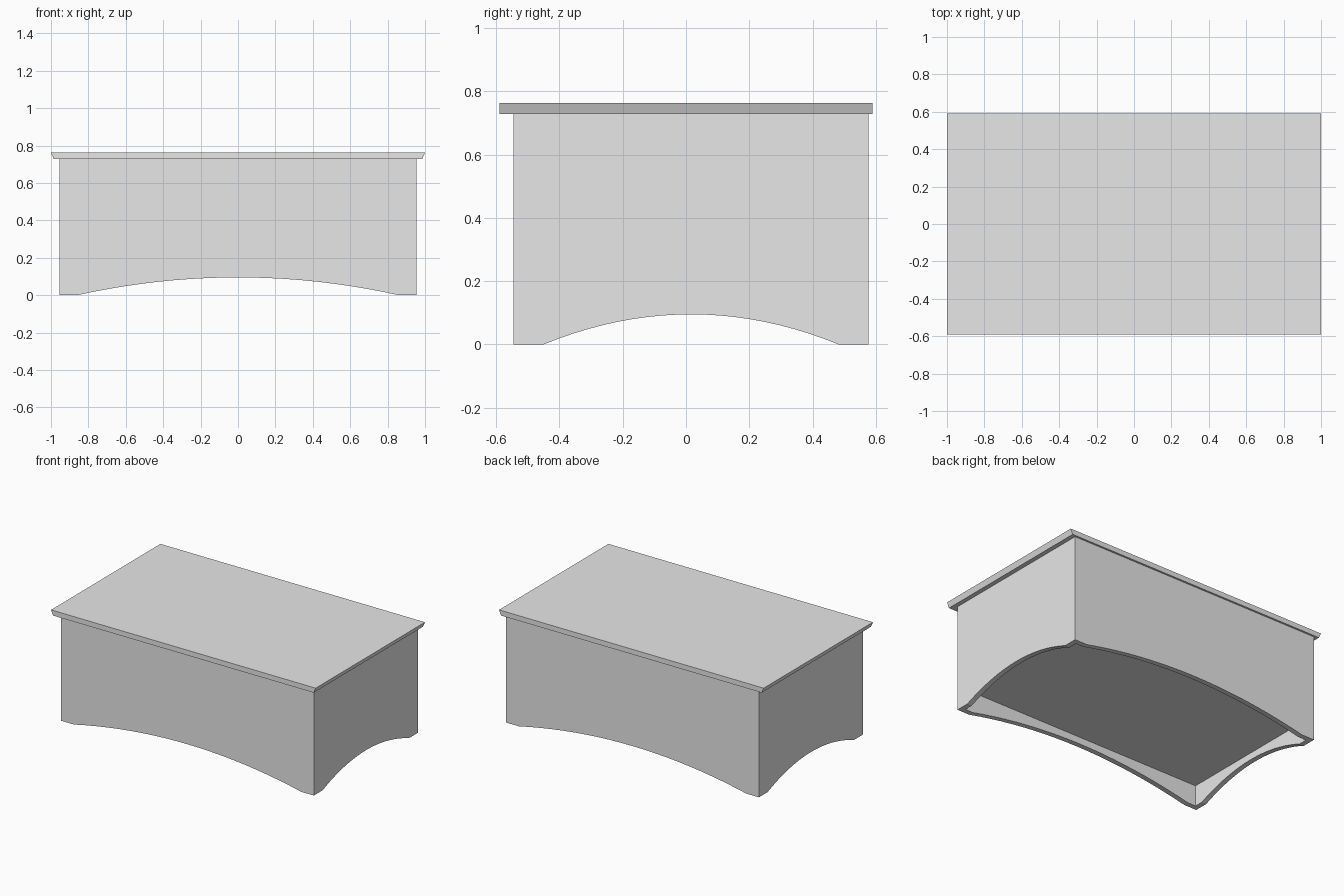
import bpy, bmesh

cube = bpy.data.objects.get("Cube")
if cube:
    bpy.data.objects.remove(cube, do_unlink=True)

HALF_X, HALF_Y, OFFSET_Y = 0.955, 0.561, 0.016   # body
WALL, BODY_TOP, PANEL_Z = 0.035, 0.74, 0.142
FOOT, ARCH, STEPS = 0.095, 0.095, 20
LID_BOTTOM, LID_TOP = 0.728, 0.763

grey = bpy.data.materials.new("plain grey")
grey.use_nodes = True
grey.diffuse_color = (0.8, 0.8, 0.8, 1)
grey.node_tree.nodes["Principled BSDF"].inputs["Base Color"].default_value = (0.8, 0.8, 0.8, 1)


def finish(bm, name):
    bmesh.ops.remove_doubles(bm, verts=bm.verts, dist=0.0001)
    bmesh.ops.recalc_face_normals(bm, faces=bm.faces)
    mesh = bpy.data.meshes.new(name)
    bm.to_mesh(mesh)
    bm.free()
    mesh.materials.append(grey)
    obj = bpy.data.objects.new(name, mesh)
    bpy.context.collection.objects.link(obj)
    return obj


def add_wall(bm, half_len, depth, place):
    """Mitred wall with an arched lower edge; place maps (along, out, z) to a point."""
    span = half_len - FOOT
    curve = [(span * (2 * i / STEPS - 1)) for i in range(STEPS + 1)]
    lower = [(u, ARCH * (1 - (u / span) ** 2)) for u in curve]

    def side(half, out, top):
        edge = [(-half, 0)] + lower + [(half, 0)]
        verts = [bm.verts.new(place(u, out, z)) for u, z in edge]
        upper = [bm.verts.new(place(u, out, top)) for u in (half, -half)]
        bm.faces.new(verts + upper)
        return verts

    outer = side(half_len, depth, BODY_TOP)
    inner = side(half_len - WALL, depth - WALL, PANEL_Z)
    # Rim joining the outside and inside of the wall
    for i in range(len(outer) - 1):
        bm.faces.new((outer[i], outer[i + 1], inner[i + 1], inner[i]))


# Hollow-bottomed body with four arched walls
bm = bmesh.new()
for s in (-1, 1):
    add_wall(bm, HALF_X, HALF_Y, lambda u, out, z: (u, s * out, z))
    add_wall(bm, HALF_Y, HALF_X, lambda u, out, z: (s * out, u, z))
# Underside panel and closed top
for inset, z in ((WALL, PANEL_Z), (0, BODY_TOP)):
    x, y = HALF_X - inset, HALF_Y - inset
    bm.faces.new([bm.verts.new((a * x, b * y, z))
                  for a, b in ((-1, -1), (1, -1), (1, 1), (-1, 1))])
body = finish(bm, "box_body")
body.location.y = OFFSET_Y

# Lid with ends that slope inwards towards the bottom
bm = bmesh.new()
bmesh.ops.create_cube(bm, size=2)
for v in bm.verts:
    top = v.co.z > 0
    v.co.x *= 1 if top else 0.985
    v.co.y *= 0.59
    v.co.z = LID_TOP if top else LID_BOTTOM
finish(bm, "lid")
